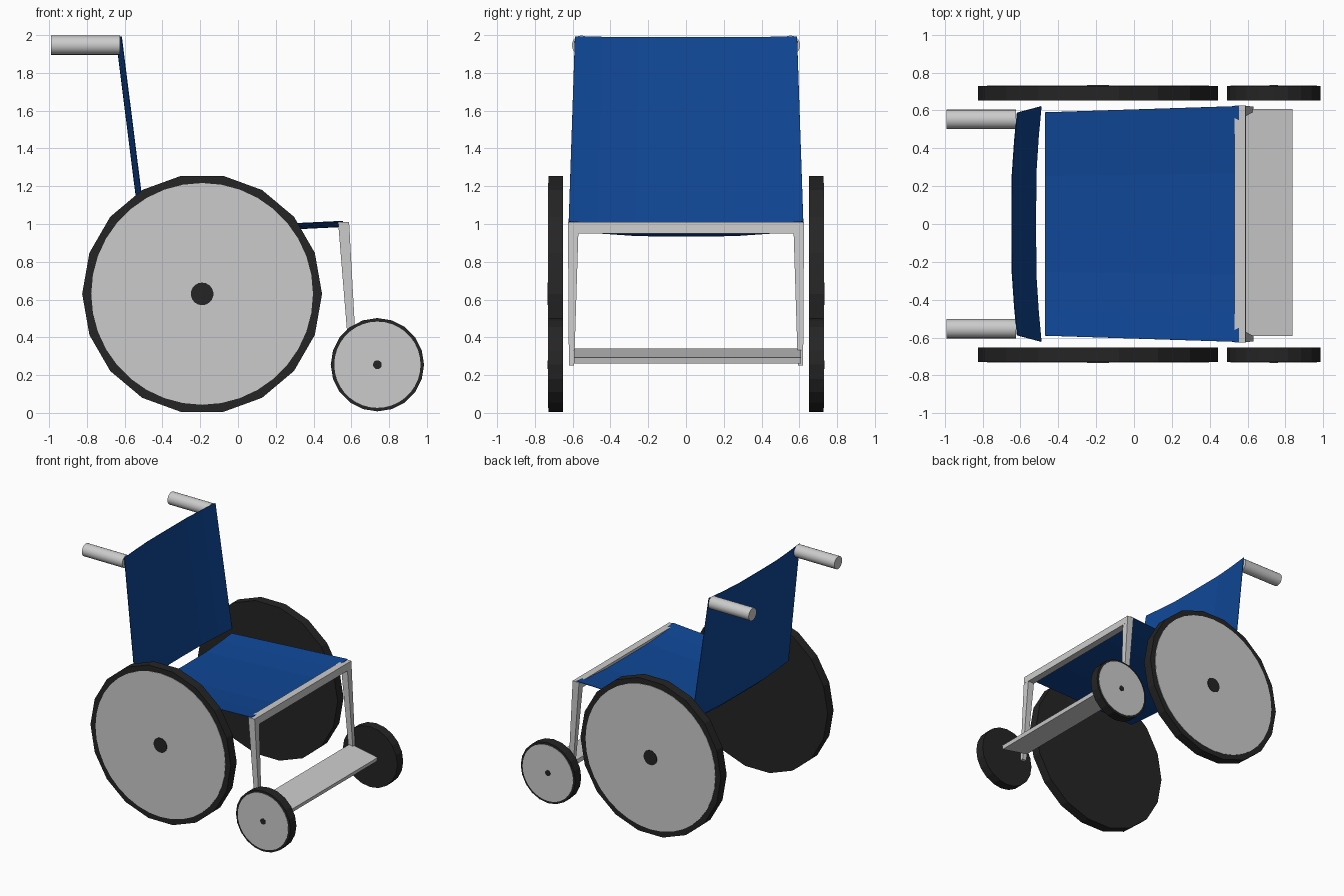
import bpy, bmesh, math
from mathutils import Vector, Matrix

if "Cube" in bpy.data.objects:
    bpy.data.objects.remove(bpy.data.objects["Cube"])


def material(name, rgb):
    m = bpy.data.materials.new(name)
    m.diffuse_color = (*rgb, 1)
    m.use_nodes = True
    m.node_tree.nodes["Principled BSDF"].inputs["Base Color"].default_value = m.diffuse_color
    return m


GREY = material("light grey metal", (0.60, 0.60, 0.60))
BLACK = material("black rubber", (0.018, 0.018, 0.018))
BLUE = material("blue fabric", (0.005, 0.063, 0.31))


def finish(name, bm, mat):
    bmesh.ops.recalc_face_normals(bm, faces=bm.faces)
    me = bpy.data.meshes.new(name)
    bm.to_mesh(me)
    bm.free()
    me.materials.append(mat)
    ob = bpy.data.objects.new(name, me)
    bpy.context.collection.objects.link(ob)
    return ob


def cylinder(name, centre, radius, length, axis, sides, mat):
    """Cylinder along x or y with a vertex on the +x / +y direction."""
    bm = bmesh.new()
    rot = Matrix.Rotation(math.pi / 2, 4, 'X' if axis == 'y' else 'Y')
    phase = 0
    bmesh.ops.create_cone(bm, cap_ends=True, segments=sides, radius1=radius, radius2=radius,
                          depth=length, matrix=Matrix.Translation(centre) @ rot)
    return finish(name, bm, mat)


def block(name, bottom, top, mat):
    """Tapered bar between two rectangles given as (x0, x1, y0, y1, z)."""
    bm = bmesh.new()
    for x0, x1, y0, y1, z in (bottom, top):
        for x, y in ((x0, y0), (x1, y0), (x1, y1), (x0, y1)):
            bm.verts.new((x, y, z))
    bmesh.ops.convex_hull(bm, input=bm.verts)
    bmesh.ops.dissolve_limit(bm, angle_limit=0.01, verts=bm.verts, edges=bm.edges)
    return finish(name, bm, mat)


def sling(name, start, end, half_start, half_end, sag):
    """Fabric sheet stretched between two bars, sagging in the middle."""
    bm = bmesh.new()
    rows = []
    for (x, z), half in ((start, half_start), (end, half_end)):
        row = []
        for t, s in ((-1, 0), (-0.75, 0.5), (-0.43, 0.95), (0, 1), (0.43, 0.95), (0.75, 0.5), (1, 0)):
            row.append(bm.verts.new((x + sag[0] * s, t * half, z + sag[1] * s)))
        rows.append(row)
    for i in range(6):
        bm.faces.new((rows[0][i], rows[1][i], rows[1][i + 1], rows[0][i + 1]))
    ob = finish(name, bm, BLUE)
    mod = ob.modifiers.new("thickness", 'SOLIDIFY')
    mod.thickness = 0.004
    mod.offset = 0
    return ob


# Fabric seat and backrest
sling("seat", (-0.47, 0.965), (0.555, 1.015), 0.59, 0.623, (0, -0.029))
sling("backrest", (-0.49, 0.985), (-0.617, 1.993), 0.622, 0.588, (-0.029, -0.004))

# Wheels, legs and handles on both sides
for side, s in (("right", -1), ("left", 1)):
    for kind, x, z, r in (("rear", -0.19, 0.63, 0.635), ("front", 0.738, 0.255, 0.247)):
        k = r / 0.635
        sides = 18 if kind == "rear" else 20
        cylinder(f"{kind}_{side}_tyre", (x, s * 0.69, z), r, 0.076, 'y', sides, BLACK).data
        cylinder(f"{kind}_{side}_disc", (x, s * 0.7275, z), 0.587 * k, 0.007, 'y', 36, GREY)
        cylinder(f"{kind}_{side}_hub", (x, s * 0.730, z), 0.06 * k, 0.008, 'y', 18, BLACK)
    block(f"front_{side}_leg", (0.592, 0.63, s * 0.592, s * 0.62, 0.25),
          (0.53, 0.588, s * 0.568, s * 0.625, 1.01), GREY)
    handle = cylinder(f"{side}_handle", (-0.807, s * 0.553, 1.947), 0.051, 0.365, 'x', 20, GREY)
    bpy.context.view_layer.objects.active = handle
    handle.select_set(True)
    bpy.ops.object.shade_smooth_by_angle(angle=math.radians(40))
    handle.select_set(False)

# Rear tyres need a vertex on the +x axis so that their top and bottom are flat
for ob in bpy.data.objects:
    if ob.name.startswith("rear") and ob.name.endswith("tyre"):
        c = Vector((-0.19, ob.data.vertices[0].co.y, 0.63))
        v = ob.data.vertices[0].co - c
        turn = Matrix.Rotation(math.atan2(v.z, v.x), 4, 'Y')
        ob.data.transform(Matrix.Translation((-0.19, 0, 0.63)) @ turn @ Matrix.Translation((0.19, 0, -0.63)))

# Bar across the front of the seat
block("front_crossbar", (0.535, 0.592, -0.622, 0.622, 0.95), (0.53, 0.588, -0.625, 0.625, 1.01), GREY)

# Footrest plate, tilted down towards the front
bm = bmesh.new()
bmesh.ops.create_cube(bm, size=1, matrix=Matrix.Translation((0.712, 0.008, 0.301))
                      @ Matrix.Rotation(math.radians(11), 4, 'Y')
                      @ Matrix.Diagonal((0.25, 1.2, 0.032, 1)))
finish("footrest", bm, GREY)
